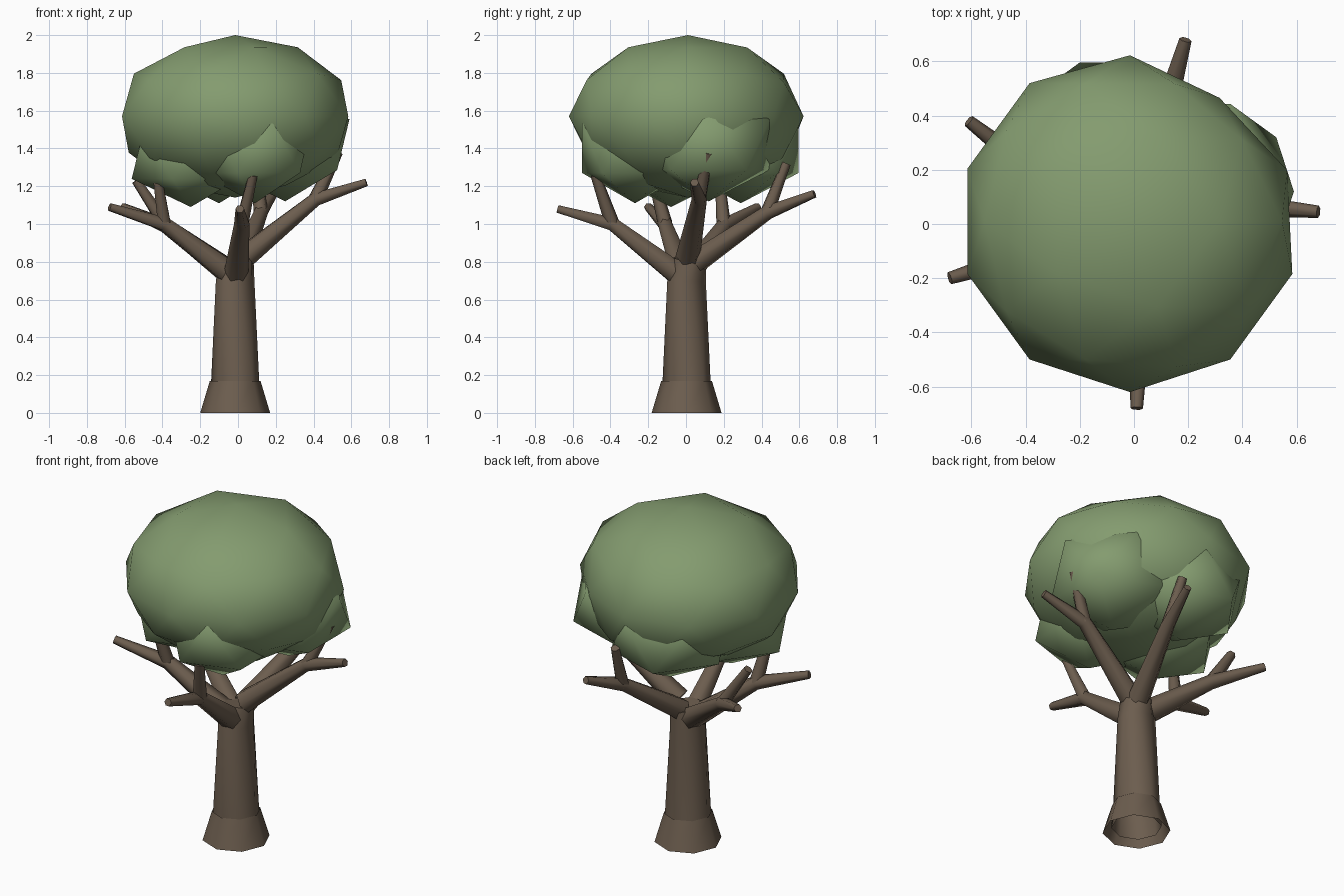
import bpy, bmesh, math
from mathutils import Vector, Matrix

cube = bpy.data.objects.get("Cube")
if cube:
    bpy.data.objects.remove(cube, do_unlink=True)


def material(name, rgb):
    mat = bpy.data.materials.new(name)
    mat.use_nodes = True
    mat.diffuse_color = (*rgb, 1)
    mat.node_tree.nodes["Principled BSDF"].inputs["Base Color"].default_value = (*rgb, 1)
    return mat


bark = material("bark_brown", (0.15, 0.11, 0.077))
leaf = material("leaf_green", (0.23, 0.33, 0.16))


def finish(name, bm, mat):
    """Turn the bmesh into a smooth-shaded object with sharp cut ends."""
    bmesh.ops.recalc_face_normals(bm, faces=bm.faces)
    mesh = bpy.data.meshes.new(name)
    bm.to_mesh(mesh)
    bm.free()
    mesh.materials.append(mat)
    obj = bpy.data.objects.new(name, mesh)
    bpy.context.collection.objects.link(obj)
    bpy.ops.object.select_all(action='DESELECT')
    obj.select_set(True)
    bpy.context.view_layer.objects.active = obj
    bpy.ops.object.shade_smooth_by_angle(angle=math.radians(65))


def tube(name, points, radii, sides, cap_end=True):
    """Tapered limb along a path, open at its start."""
    bm = bmesh.new()
    pts = [Vector(p) for p in points]
    rings = []
    for i, (p, r) in enumerate(zip(pts, radii)):
        along = pts[min(i + 1, len(pts) - 1)] - pts[max(i - 1, 0)]
        turn = along.to_track_quat('Z', 'Y')
        angles = [2 * math.pi * k / sides for k in range(sides)]
        rings.append([bm.verts.new(p + turn @ Vector((r * math.cos(a), r * math.sin(a), 0)))
                      for a in angles])
    for low, high in zip(rings, rings[1:]):
        for k in range(sides):
            n = (k + 1) % sides
            bm.faces.new((low[k], low[n], high[n], high[k]))
    if cap_end:
        bm.faces.new(rings[-1])
    finish(name, bm, bark)


def foliage(name, center, size, detail, dent=0.0):
    """Squashed low-poly ball of leaves, optionally flattened at its back left."""
    bm = bmesh.new()
    bmesh.ops.create_icosphere(bm, subdivisions=detail, radius=1)
    dent_side = Vector((0.6, 0.8, 0.1)).normalized()
    for v in bm.verts:
        v.co *= 1 - dent * max(0, v.co.dot(dent_side)) ** 6
    bm.transform(Matrix.LocRotScale(Vector(center), None, Vector(size)))
    finish(name, bm, leaf)


# Trunk and flared foot
X, Y = -0.015, 0.003
tube("root_flare", [(X, Y, 0), (X, Y, 0.17)], [0.185, 0.134], 8, cap_end=False)
tube("trunk", [(X, Y, 0.03), (X, Y, 0.17), (X, Y, 0.7), (X + 0.01, Y + 0.015, 0.81)],
     [0.138, 0.127, 0.104, 0.09], 8)

# Branches: root, fork, outer tip, upright twig tip
limbs = {
    "right": [(-0.06, -0.02, 0.75), (-0.39, -0.11, 1.0), (-0.68, -0.20, 1.09), (-0.43, -0.18, 1.27)],
    "front": [(-0.01, -0.05, 0.74), (0.02, -0.39, 1.0), (0.01, -0.68, 1.08), (0.08, -0.48, 1.26)],
    "left": [(0.04, 0.01, 0.83), (0.41, 0.07, 1.13), (0.68, 0.045, 1.22), (0.53, 0.12, 1.38)],
    "back": [(0.01, 0.04, 0.79), (0.12, 0.43, 1.06), (0.19, 0.68, 1.16), (0.10, 0.53, 1.32)],
    "back_right": [(-0.05, 0.03, 0.75), (-0.38, 0.20, 0.99), (-0.61, 0.38, 1.09), (-0.54, 0.18, 1.23)],
}
for side, (root, fork, tip, twig) in limbs.items():
    tube(side + "_branch", [root, fork, tip], [0.066, 0.041, 0.023], 6)
    tube(side + "_twig", [fork, twig], [0.039, 0.026], 6)

# Main crown and the lower clumps around it
foliage("crown", (-0.015, 0.01, 1.57), (0.63, 0.63, 0.43), 2, dent=0.11)
clumps = {
    "right": ((-0.25, -0.08, 1.36), 0.35, 0.27),
    "front": ((0.09, -0.27, 1.40), 0.33, 0.29),
    "left": ((0.25, 0.12, 1.42), 0.38, 0.30),
    "back": ((-0.10, 0.29, 1.40), 0.36, 0.29),
}
for side, (center, width, height) in clumps.items():
    foliage(side + "_clump", center, (width, width, height), 1)
